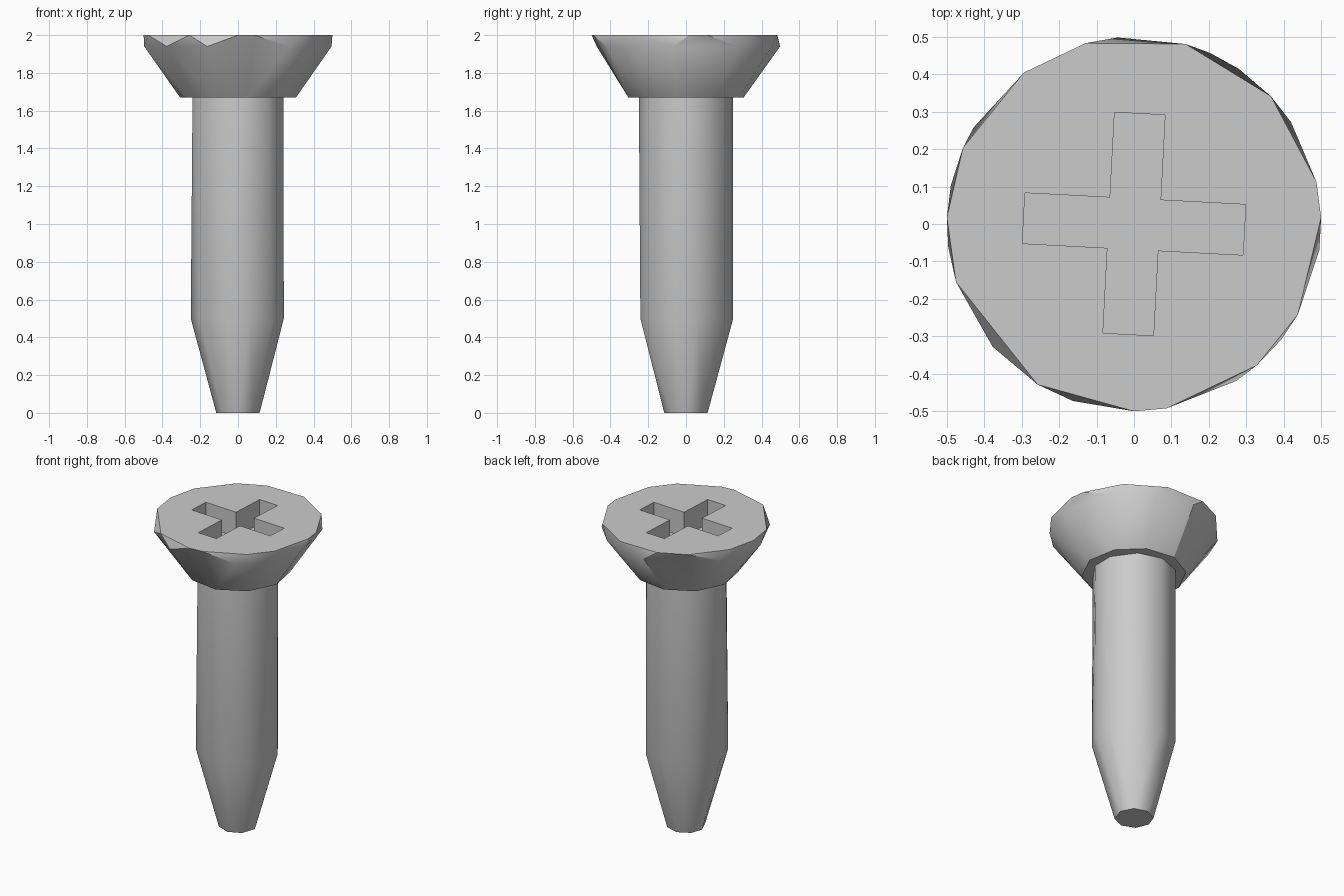
import bpy, bmesh, math
from mathutils import Matrix

if "Cube" in bpy.data.objects:
    bpy.data.objects.remove(bpy.data.objects["Cube"], do_unlink=True)

steel = bpy.data.materials.new("steel_grey")
steel.use_nodes = True
steel.diffuse_color = (0.6, 0.6, 0.6, 1)
steel.node_tree.nodes["Principled BSDF"].inputs["Base Color"].default_value = (0.6, 0.6, 0.6, 1)


def finish(bm, name):
    mesh = bpy.data.meshes.new(name)
    bm.to_mesh(mesh)
    bm.free()
    mesh.materials.append(steel)
    obj = bpy.data.objects.new(name, mesh)
    bpy.context.collection.objects.link(obj)
    return obj


def ring_hull(name, rings):
    """Faceted solid around rings given as (height, radius, angles)."""
    bm = bmesh.new()
    for z, r, angles in rings:
        for a in map(math.radians, angles):
            bm.verts.new((r * math.cos(a), r * math.sin(a), z))
    bmesh.ops.convex_hull(bm, input=bm.verts)
    bmesh.ops.dissolve_limit(bm, angle_limit=0.002, verts=bm.verts, edges=bm.edges)
    bmesh.ops.recalc_face_normals(bm, faces=bm.faces)
    return finish(bm, name)


def activate(obj):
    bpy.ops.object.select_all(action="DESELECT")
    obj.select_set(True)
    bpy.context.view_layer.objects.active = obj


# Shank with a tapered, blunt tip
shank = ring_hull("shank", [
    (0.0, 0.115, (-43, 5, 50, 95, 140, 180, 225, 272)),
    (0.5, 0.25, (-75, -43, -14, 14, 53, 90, 130, 180, 215, 255)),
    (1.72, 0.25, (-88, -52, -16, 16, 55, 92, 128, 164, 196, 232)),
])

# Countersunk head with an uneven chipped rim
head = ring_hull("head", [
    (1.67, 0.31, range(-80, 280, 36)),
    (1.94, 0.5, (95, 66, 56, 33, -8, -38, -57, -109, -139, -173, 149, 168)),
    (2.0, 0.5, (105, 74, 43, 13, 2, -29, -49, -80, -90, -121, -162, 178, 156, 126)),
])

# Cross-shaped driver recess
long, half = 0.295, 0.0675
bm = bmesh.new()
corners = []
for k in range(4):
    turn = Matrix.Rotation(math.radians(90 * k - 3), 4, "Z")
    for x, y in ((long, -half), (long, half), (half, half)):
        vert = bm.verts.new((x, y, 1.84))
        vert.co = turn @ vert.co
        corners.append(vert)
floor = bm.faces.new(corners)
top = bmesh.ops.extrude_face_region(bm, geom=[floor])["geom"]
bmesh.ops.translate(bm, vec=(0, 0, 0.3), verts=[v for v in top if isinstance(v, bmesh.types.BMVert)])
bmesh.ops.recalc_face_normals(bm, faces=bm.faces)
cutter = finish(bm, "recess_cutter")
cutter.hide_render = True

cut = head.modifiers.new("recess", "BOOLEAN")
cut.operation = "DIFFERENCE"
cut.solver = "EXACT"
cut.object = cutter
activate(head)
bpy.ops.object.modifier_apply(modifier=cut.name)
bpy.data.objects.remove(cutter, do_unlink=True)

# Soft facets with sharp rims
for obj in (shank, head):
    activate(obj)
    bpy.ops.object.shade_smooth_by_angle(angle=math.radians(40 if obj is shank else 30))
